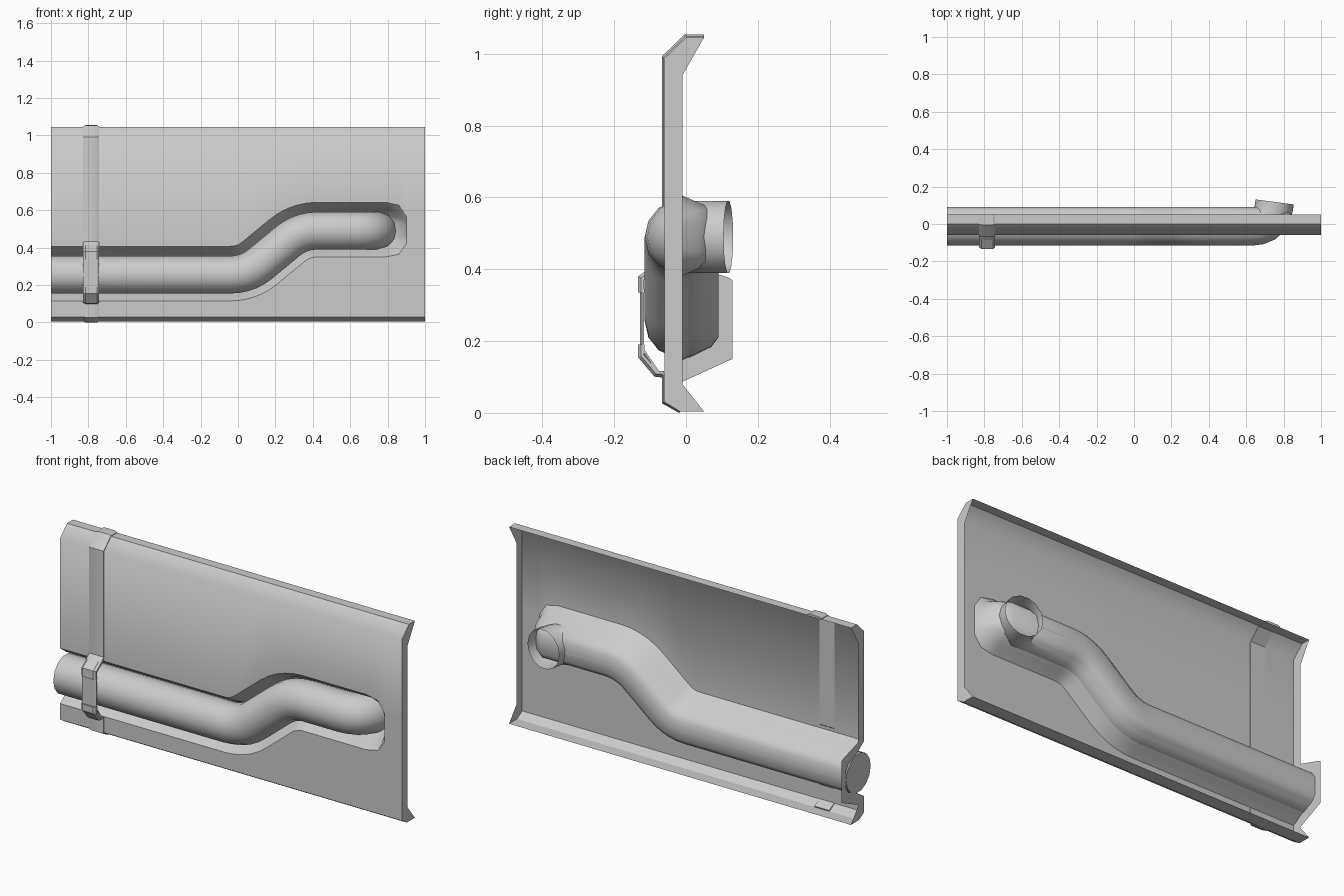
import bpy, bmesh, math
from mathutils import Vector

if "Cube" in bpy.data.objects:
    bpy.data.objects.remove(bpy.data.objects["Cube"])


def finish(bm, name, angle=40, fix=True):
    if fix:
        bmesh.ops.recalc_face_normals(bm, faces=bm.faces)
    me = bpy.data.meshes.new(name)
    bm.to_mesh(me)
    bm.free()
    ob = bpy.data.objects.new(name, me)
    bpy.context.collection.objects.link(ob)
    bpy.ops.object.select_all(action='DESELECT')
    ob.select_set(True)
    bpy.context.view_layer.objects.active = ob
    bpy.ops.object.shade_smooth_by_angle(angle=math.radians(angle))
    return ob


def rounded(points, cuts, n=5):
    """Round each inner corner of a path, cutting back by the given length."""
    p = [Vector(q) for q in points]
    out = [p[0]]
    for i in range(1, len(p) - 1):
        a = p[i] + (p[i - 1] - p[i]).normalized() * cuts[i - 1]
        b = p[i] + (p[i + 1] - p[i]).normalized() * cuts[i - 1]
        for k in range(n + 1):
            t = k / n
            out.append(a * (1 - t) ** 2 + p[i] * 2 * t * (1 - t) + b * t * t)
    return out + [p[-1]]


def tangents(path):
    last = len(path) - 1
    return [((path[min(i + 1, last)] - path[i]).normalized() * (i < last)
             + (path[i] - path[max(i - 1, 0)]).normalized() * (i > 0)).normalized()
            for i in range(len(path))]


def bridge(bm, a, b, closed=False):
    n = len(a)
    for i in range(n if closed else n - 1):
        j = (i + 1) % n
        bm.faces.new((a[i], a[j], b[j], b[i]))


CY = -0.012
BEND = [(-1, CY, 0.255), (0.05, CY, 0.255), (0.335, CY, 0.49)]

# pipe: swept tube with a dog-leg, turning back through the panel
path = rounded(BEND + [(0.735, CY, 0.49), (0.752, 0.118, 0.49)], [0.09, 0.09, 0.105])
bm = bmesh.new()
rings = []
side = Vector((0, 1, 0))
prev = Vector((1, 0, 0))
for p, t in zip(path, tangents(path)):
    side = prev.rotation_difference(t) @ side
    prev = t
    up = t.cross(side)
    rings.append([bm.verts.new(p + 0.103 * (side * math.cos(a) + up * math.sin(a)))
                  for a in [2 * math.pi * k / 14 for k in range(14)]])
for a, b in zip(rings, rings[1:]):
    bridge(bm, a, b, True)
bm.faces.new(rings[0])
finish(bm, "pipe", 50)

# panel: one sheet with flanged edges and a trough following the pipe
SECTION = [(-.14, -.06), (-.108, -.01), (-.072, .07), (-.045, .09),
           (.05, .09), (.08, .07), (.115, -.01), (.152, -.06)]
route = rounded(BEND + [(0.79, CY, 0.49)], [0.09, 0.09])
columns = []
for p, t in zip(route, tangents(route)):
    n = Vector((-t.z, 0, t.x))
    columns.append([Vector((p.x, y, p.z)) + n * o for o, y in SECTION])
for x, wide, deep in [(0.86, 0.9, 0.65), (0.90, 0.5, 0), (1.0, 0.5, 0)]:  # closed end
    columns.append([Vector((x, -.06 + (y + .06) * deep, 0.49 + o * wide)) for o, y in SECTION])
bm = bmesh.new()
grid = []
for c in columns:
    x0, x1 = c[0].x, c[-1].x
    pts = [(x0, -.017, .004), (x0, -.06, .03)] + c + [(x1, -.06, .987), (x1, 0, 1.045)]
    grid.append([bm.verts.new(q) for q in pts])
for a, b in zip(grid, grid[1:]):
    bridge(bm, a, b)
finish(bm, "panel", 50)

# panel rim: thin return along the four edges of the sheet
left_in = [(.05, .004), (-.01, .08), (-.01, .087), (.03, .105), (.115, .144), (.13, .15),
           (.13, .37), (.115, .378), (.03, .405), (-.01, .418), (-.01, .94), (.05, 1.045)]
right_in = ([(.05, .004), (-.01, .08)] + [(-.01, v.z) for v in columns[-1]]
            + [(-.01, .94), (.05, 1.045)])
left_out = [(-.017, .004), (-.06, .03)] + [(v.y, v.z) for v in columns[0]] + [(-.06, .987), (0, 1.045)]
right_out = [(-.017, .004), (-.06, .03)] + [(v.y, v.z) for v in columns[-1]] + [(-.06, .987), (0, 1.045)]
bm = bmesh.new()
for x, outer, inner in [(-1, left_out, left_in), (1, right_out, right_in)]:
    bridge(bm, [bm.verts.new((x, *q)) for q in outer], [bm.verts.new((x, *q)) for q in inner])
for z, y0 in [(.004, -.017), (1.045, 0)]:
    bm.faces.new([bm.verts.new(q) for q in [(-1, y0, z), (1, y0, z), (1, .05, z), (-1, .05, z)]])
for f in bm.faces:      # face every rim outward from the panel middle
    f.normal_update()
    if f.normal.dot(f.calc_center_median() - Vector((0, 0, .5))) < 0:
        f.normal_flip()
finish(bm, "panel_rim", 30, False)


def ribbon(name, pts, half, thick, chamfer=0.012, x=-0.785):
    """Band of trapezoid section along a y-z path running from top to bottom."""
    path = [Vector((x, y, z)) for y, z in pts]
    bm = bmesh.new()
    rings = []
    for i, (p, t) in enumerate(zip(path, tangents(path))):
        n = Vector((0, t.z, -t.y))          # towards the front
        rings.append([bm.verts.new(p + Vector((dx, 0, 0)) + n * d) for dx, d in
                      [(-half, -thick / 2), (half, -thick / 2), (half, 0),
                       (half - chamfer, thick / 2), (-half + chamfer, thick / 2), (-half, 0)]])
    for a, b in zip(rings, rings[1:]):
        bridge(bm, a, b, True)
    bm.faces.new(rings[0])
    bm.faces.new(rings[-1])
    finish(bm, name, 25)


# strap over the whole panel height, bridging the pipe
ribbon("strap", [(.05, 1.048), (-.002, 1.048), (-.062, .99), (-.062, .43), (-.122, .372),
                 (-.122, .175), (-.08, .113), (-.062, .105), (-.062, .03), (-.016, .005)], .043, .012)
# clamps holding the strap at the top and bottom of the pipe
ribbon("upper_clamp", [(-.066, .418), (-.125, .376), (-.125, .335)], .043, .018)
ribbon("lower_clamp", [(-.125, .19), (-.125, .158), (-.084, .109), (-.062, .107)], .043, .018)
